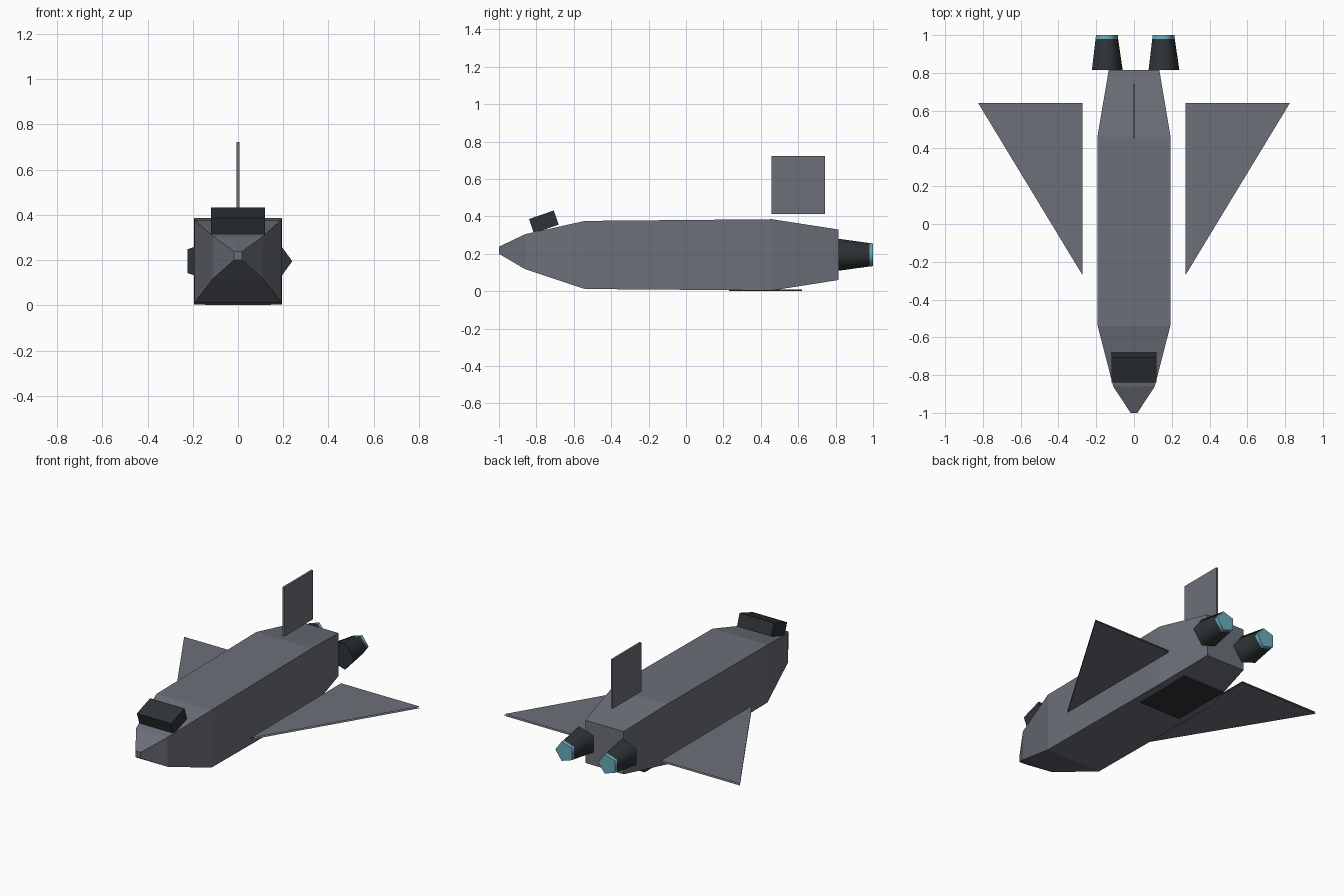
import bpy, bmesh, math
from mathutils import Matrix, Vector

cube = bpy.data.objects.get("Cube")
if cube:
    bpy.data.objects.remove(cube, do_unlink=True)


def material(name, r, g, b):
    m = bpy.data.materials.new(name)
    m.use_nodes = True
    m.diffuse_color = (r, g, b, 1)
    m.node_tree.nodes["Principled BSDF"].inputs["Base Color"].default_value = (r, g, b, 1)
    return m


GREY = material("hull grey", 0.15, 0.16, 0.19)
DARK = material("dark slate", 0.027, 0.033, 0.037)
BLUE = material("exhaust blue", 0.14, 0.41, 0.50)


def finish(name, bm, mat):
    mesh = bpy.data.meshes.new(name)
    bm.to_mesh(mesh)
    bm.free()
    mesh.materials.append(mat)
    ob = bpy.data.objects.new(name, mesh)
    bpy.context.collection.objects.link(ob)
    return ob


def box(name, centre, size, mat, tilt=0):
    bm = bmesh.new()
    bmesh.ops.create_cube(bm, size=1)
    bm.transform(Matrix.Translation(centre) @ Matrix.Rotation(math.radians(tilt), 4, "X")
                 @ Matrix.Diagonal((*size, 1)))
    return finish(name, bm, mat)


def hull():
    # rectangular stations from nose to tail: y, half width, bottom, top
    stations = [(-1, .018, .2, .238), (-.86, .11, .118, .305), (-.54, .192, .012, .376),
                (.46, .194, .004, .385), (.815, .134, .06, .33)]
    bm = bmesh.new()
    rings = [[bm.verts.new(p) for p in ((-w, y, lo), (w, y, lo), (w, y, hi), (-w, y, hi))]
             for y, w, lo, hi in stations]
    for a, b in zip(rings, rings[1:]):
        for i in range(4):
            j = (i + 1) % 4
            bm.faces.new((a[i], a[j], b[j], b[i]))
    bm.faces.new(rings[0])
    bm.faces.new(rings[-1])
    bmesh.ops.recalc_face_normals(bm, faces=bm.faces)
    return finish("hull", bm, GREY)


def wing(name, side):
    # upper and lower triangular skins with an open rim
    bm = bmesh.new()
    for z, up in ((.117, 1), (.107, -1)):
        tri = [bm.verts.new((side * x, y, z)) for x, y in ((.273, -.27), (.825, .64), (.273, .64))]
        face = bm.faces.new(tri)
        face.normal_update()
        if face.normal.z * up < 0:
            face.normal_flip()
    return finish(name, bm, GREY)


def nozzle(name, x, y0, y1, r0, r1, mat):
    # five-sided cone along y with one corner pointing to +x
    bm = bmesh.new()
    rings = []
    for y, r in ((y0, r0), (y1, r1)):
        angles = [math.tau * i / 5 for i in range(5)]
        rings.append([bm.verts.new((x + r * math.cos(a), y, .195 + r * math.sin(a))) for a in angles])
    for i in range(5):
        j = (i + 1) % 5
        bm.faces.new((rings[0][i], rings[0][j], rings[1][j], rings[1][i]))
    for ring in rings:
        bm.faces.new(ring)
    bmesh.ops.recalc_face_normals(bm, faces=bm.faces)
    ob = finish(name, bm, mat)
    bpy.ops.object.select_all(action="DESELECT")
    ob.select_set(True)
    bpy.context.view_layer.objects.active = ob
    bpy.ops.object.shade_smooth_by_angle(angle=math.radians(77))
    return ob


# body
hull()
box("cockpit_canopy", (0, -.76, .371), (.24, .14, .08), DARK, tilt=19)
box("tail_fin", (0, .599, .567), (.013, .286, .31), GREY)
box("belly_hatch", (0, .425, .005), (.29, .39, .009), DARK)

# paired wings and engines
for label, side in (("left", 1), ("right", -1)):
    wing(label + "_wing", side)
    nozzle(label + "_engine", side * .15, .815, .98, .09, .066, DARK)
    nozzle(label + "_exhaust", side * .15, .98, 1, .066, .064, BLUE)
